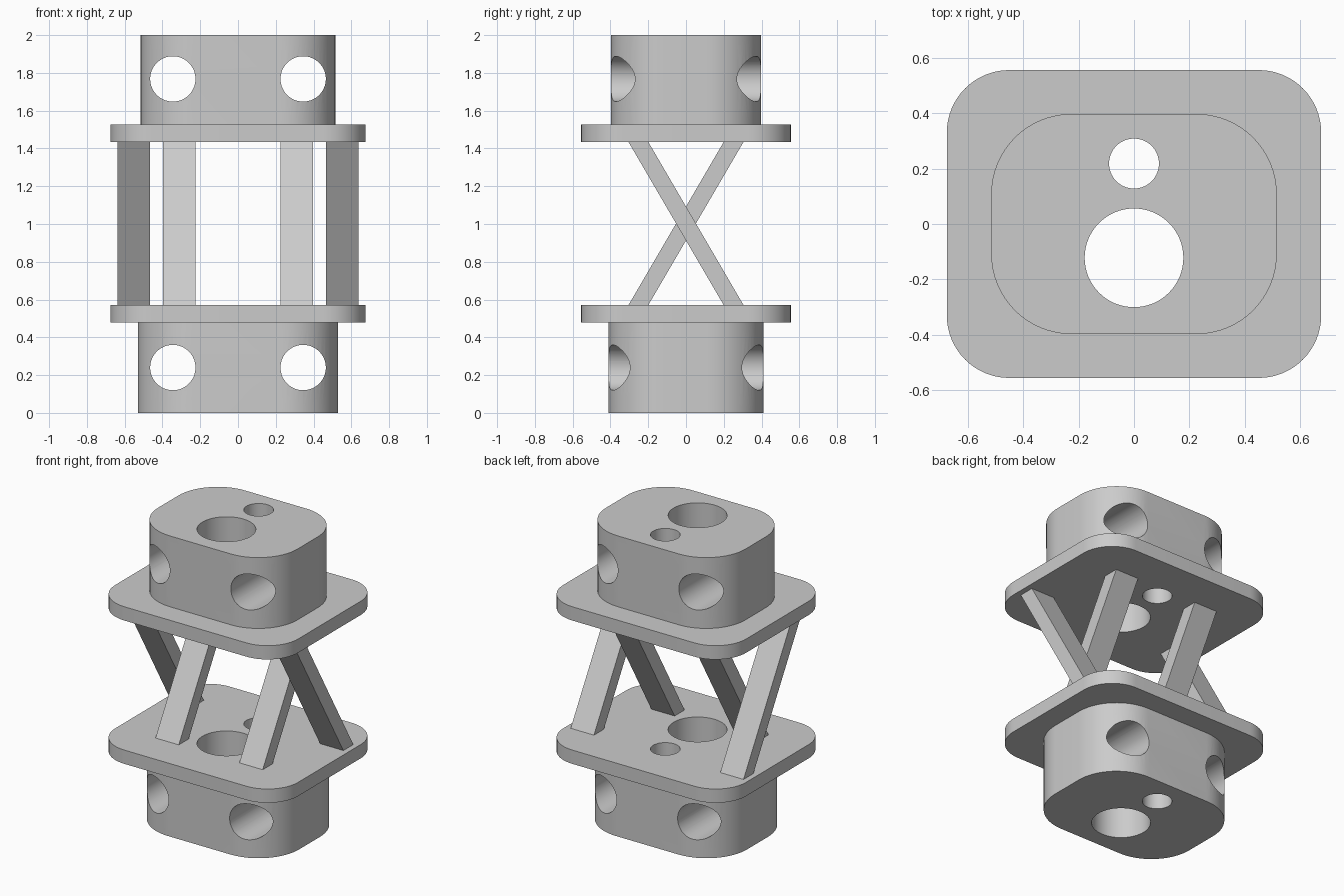
import bpy, bmesh, math
from mathutils import Matrix

cube = bpy.data.objects.get("Cube")
if cube:
    bpy.data.objects.remove(cube, do_unlink=True)

grey = bpy.data.materials.new("light_grey")
grey.use_nodes = True
GREY = (0.6, 0.6, 0.6, 1)
grey.diffuse_color = GREY
grey.node_tree.nodes["Principled BSDF"].inputs["Base Color"].default_value = GREY


def make_object(name, bm):
    bmesh.ops.recalc_face_normals(bm, faces=bm.faces)
    mesh = bpy.data.meshes.new(name)
    bm.to_mesh(mesh)
    bm.free()
    mesh.materials.append(grey)
    obj = bpy.data.objects.new(name, mesh)
    bpy.context.collection.objects.link(obj)
    return obj


def activate(obj):
    bpy.ops.object.select_all(action='DESELECT')
    obj.select_set(True)
    bpy.context.view_layer.objects.active = obj


def rounded_slab(name, half_x, half_y, radius, z0, z1, steps=16):
    """Rounded rectangle extruded upward."""
    bm = bmesh.new()
    ring = []
    for quarter, (sx, sy) in enumerate([(1, 1), (-1, 1), (-1, -1), (1, -1)]):
        for i in range(steps + 1):
            a = (quarter + i / steps) * math.pi / 2
            ring.append(bm.verts.new((sx * (half_x - radius) + radius * math.cos(a),
                                      sy * (half_y - radius) + radius * math.sin(a), z0)))
    face = bm.faces.new(ring)
    top = bmesh.ops.extrude_face_region(bm, geom=[face])["geom"]
    bmesh.ops.translate(bm, vec=(0, 0, z1 - z0),
                        verts=[v for v in top if isinstance(v, bmesh.types.BMVert)])
    return make_object(name, bm)


def drill(obj, holes):
    """Cut cylinders given as (centre, radius, axis) and keep rims sharp."""
    for centre, radius, axis in holes:
        bm = bmesh.new()
        turn = Matrix.Rotation(math.pi / 2, 4, 'X') if axis == 'Y' else Matrix()
        bmesh.ops.create_cone(bm, cap_ends=True, segments=64, radius1=radius,
                              radius2=radius, depth=3,
                              matrix=Matrix.Translation(centre) @ turn)
        cutter = make_object("hole_cutter", bm)
        cutter.hide_render = True
        mod = obj.modifiers.new("hole", 'BOOLEAN')
        mod.operation, mod.solver, mod.object = 'DIFFERENCE', 'EXACT', cutter
        activate(obj)
        bpy.ops.object.modifier_apply(modifier=mod.name)
        bpy.data.objects.remove(cutter, do_unlink=True)
    activate(obj)
    bpy.ops.object.shade_smooth_by_angle(angle=math.radians(30))


PLATE_LOW, PLATE_HIGH = 0.57, 1.435
shafts = [((0, -0.122, 1), 0.178, 'Z'), ((0, 0.218, 1), 0.09, 'Z')]


def cross_holes(z):
    return [((side * 0.345, 0, z), 0.12, 'Y') for side in (-1, 1)]


# End blocks with vertical shafts and cross holes
drill(rounded_slab("lower_block", 0.53, 0.41, 0.30, 0, 0.478), shafts + cross_holes(0.24))
drill(rounded_slab("upper_block", 0.515, 0.397, 0.29, 1.527, 2), shafts + cross_holes(1.768))

# Wide flange plates
drill(rounded_slab("lower_plate", 0.675, 0.555, 0.225, 0.478, PLATE_LOW), shafts)
drill(rounded_slab("upper_plate", 0.675, 0.555, 0.225, PLATE_HIGH, 1.527), shafts)

# Slanted struts: inner pair leans back, outer pair leans forward
for side, side_name in ((-1, "right"), (1, "left")):
    for kind, x, lean in (("inner", 0.31, 1), ("outer", 0.5525, -1)):
        bm = bmesh.new()
        bmesh.ops.create_cube(bm, size=1)
        for v in bm.verts:
            v.co.y = v.co.y * 0.105 + lean * v.co.z * 0.505
            v.co.x = v.co.x * 0.172 + side * x
            v.co.z = v.co.z * (PLATE_HIGH - PLATE_LOW) + (PLATE_HIGH + PLATE_LOW) / 2
        make_object(f"{side_name}_{kind}_strut", bm)
